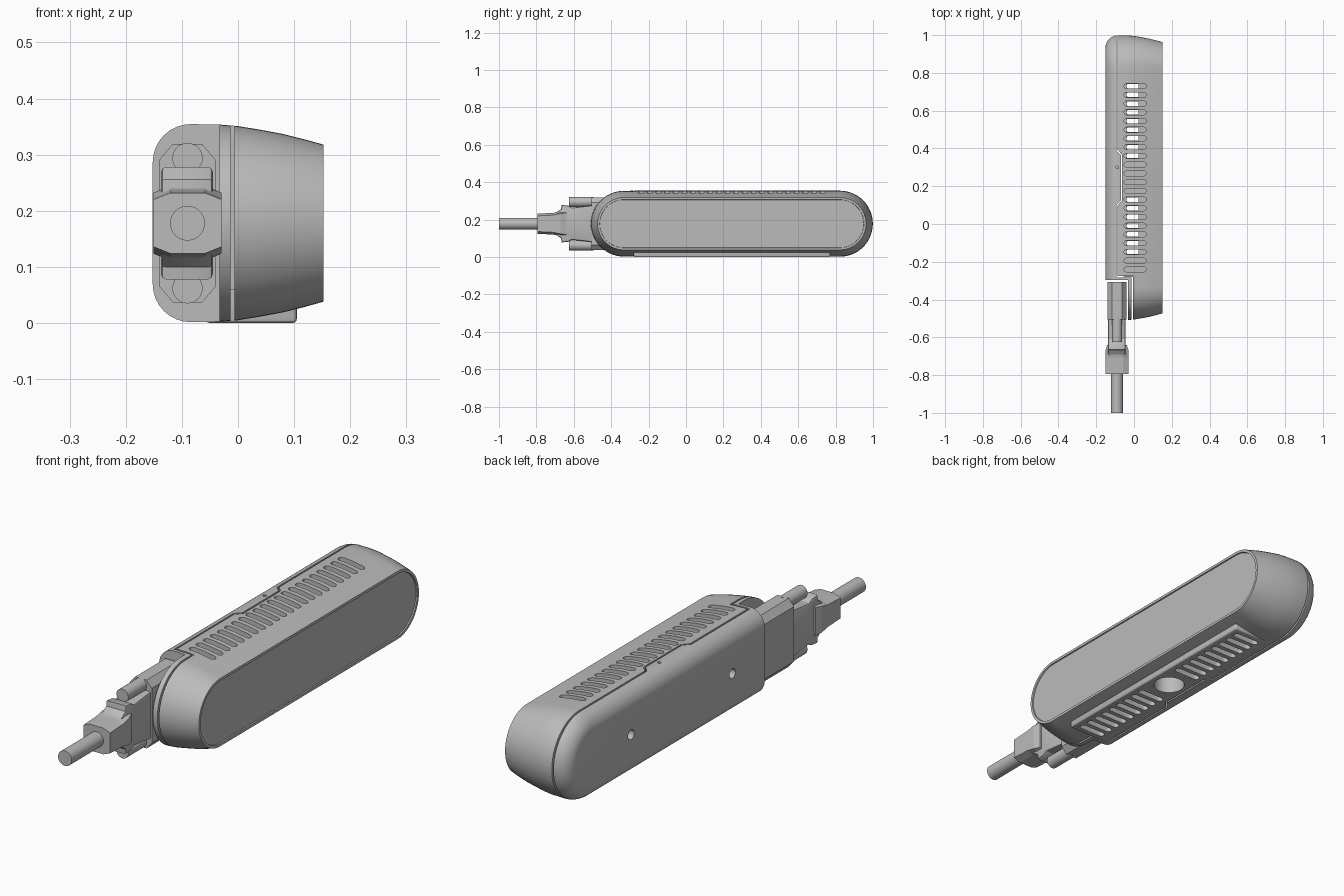
import bpy, bmesh
from math import pi, sin, cos
from mathutils import Vector, Matrix

if "Cube" in bpy.data.objects:
    bpy.data.objects.remove(bpy.data.objects["Cube"])

grey = bpy.data.materials.new("plain grey")
grey.use_nodes = True
grey.diffuse_color = (0.5, 0.5, 0.5, 1)
grey.node_tree.nodes["Principled BSDF"].inputs["Base Color"].default_value = (0.5, 0.5, 0.5, 1)

MID_Y, MID_Z, HALF = 0.245, 0.178, 0.5775   # stadium centre and straight half length
PLUG_X = -0.09


def finish(name, bm):
    bmesh.ops.recalc_face_normals(bm, faces=bm.faces)
    mesh = bpy.data.meshes.new(name)
    bm.to_mesh(mesh)
    bm.free()
    mesh.materials.append(grey)
    obj = bpy.data.objects.new(name, mesh)
    bpy.context.collection.objects.link(obj)
    return obj


def activate(obj):
    bpy.ops.object.select_all(action='DESELECT')
    obj.select_set(True)
    bpy.context.view_layer.objects.active = obj


def smooth(obj, angle=0.5):
    activate(obj)
    bpy.ops.object.shade_smooth_by_angle(angle=angle)


def loft(bm, rings):
    """Skin a list of equal-length point rings and cap both ends."""
    loops = [[bm.verts.new(p) for p in ring] for ring in rings]
    n = len(loops[0])
    for a, b in zip(loops, loops[1:]):
        for i in range(n):
            bm.faces.new((a[i], a[(i + 1) % n], b[(i + 1) % n], b[i]))
    bm.faces.new(loops[0])
    bm.faces.new(loops[-1])


def stadium(cx, cy, half, r, seg):
    """Outline with straight sides along the first axis."""
    pts = []
    for side in (1, -1):
        for i in range(seg + 1):
            a = -pi / 2 + pi * i / seg
            pts.append((cx + side * (half + r * cos(a)), cy + side * r * sin(a)))
    return pts


def box(bm, x, y, z):
    m = Matrix.Translation(((x[0] + x[1]) / 2, (y[0] + y[1]) / 2, (z[0] + z[1]) / 2))
    m = m @ Matrix.Diagonal((x[1] - x[0], y[1] - y[0], z[1] - z[0], 1))
    return bmesh.ops.create_cube(bm, size=1, matrix=m)


def rod(bm, centre, axis, r, length, seg=32):
    rot = Vector((0, 0, 1)).rotation_difference(Vector(axis)).to_matrix().to_4x4()
    bmesh.ops.create_cone(bm, cap_ends=True, segments=seg, radius1=r, radius2=r,
                          depth=length, matrix=Matrix.Translation(centre) @ rot)


def octagon(y, hx, hz, cut_x, cut_z, cx=PLUG_X):
    pts = [(hx, hz - cut_z), (hx - cut_x, hz), (cut_x - hx, hz), (-hx, hz - cut_z),
           (-hx, cut_z - hz), (cut_x - hx, -hz), (hx - cut_x, -hz), (hx, cut_z - hz)]
    return [(cx + px, y, MID_Z + pz) for px, pz in pts]


def cut(obj, cutters):
    activate(obj)
    for c in cutters:
        mod = obj.modifiers.new("cut", 'BOOLEAN')
        mod.operation, mod.solver, mod.object = 'DIFFERENCE', 'EXACT', c
        mod.use_self = True
        bpy.ops.object.modifier_apply(modifier=mod.name)


# Housing: rounded back, bulging sides, narrower front with a sunken window
profile = [(-0.152 + 0.068 * (1 - cos(t * pi / 16)), 0.1765 - 0.068 * (1 - sin(t * pi / 16)))
           for t in range(9)]
profile += [(-0.03, 0.1755), (0, 0.173), (0.04, 0.1665), (0.08, 0.159), (0.12, 0.149),
            (0.152, 0.140), (0.152, 0.129), (0.147, 0.128)]
bm = bmesh.new()
loft(bm, [[(x, y, z) for y, z in stadium(MID_Y, MID_Z, HALF, r, 28)] for x, r in profile])
housing = finish("housing", bm)

# Tripod pad under the housing
bm = bmesh.new()
box(bm, (-0.058, 0.105), (-0.28, 0.77), (0, 0.06))
bmesh.ops.bevel(bm, geom=[e for e in bm.edges if max(v.co.z for v in e.verts) < 0.01
                          or abs(e.verts[0].co.z - e.verts[1].co.z) > 0.01],
                offset=0.008, segments=3, affect='EDGES', profile=0.5)
pad = finish("mount_pad", bm)

# Vent slots above and below, some open right through
bm_top, bm_low, bm_thru = bmesh.new(), bmesh.new(), bmesh.new()
for i in range(22):
    y = 0.73 - 0.0462 * i
    ring = stadium(0.006, y, 0.045, 0.0135, 8)
    loft(bm_top, [[(px, py, z) for px, py in ring] for z in (0.29, 0.4)])
    if i < 9 or i > 12:
        ring = stadium(0.02, y, 0.047, 0.0135, 8)
        loft(bm_low, [[(px, py, z) for px, py in ring] for z in (-0.1, 0.06)])
        if i < 20:
            box(bm_thru, (-0.04, 0.025), (y - 0.012, y + 0.012), (0.04, 0.31))
vents = [finish("top_vent_cutter", bm_top), finish("low_vent_cutter", bm_low),
         finish("through_vent_cutter", bm_thru)]

# Notch for the plug
bm = bmesh.new()
box(bm, (-0.3, -0.033), (-0.8, -0.297), (-0.1, 0.5))
notch = finish("notch_cutter", bm)

# Seam between the two shells, stepping around the middle tab
bm = bmesh.new()
path = [(-0.09, 1.1), (-0.09, 0.39), (-0.066, 0.365), (-0.066, 0.125), (-0.09, 0.10),
        (-0.09, -0.28), (-0.01, -0.28), (-0.01, -0.8)]
w = 0.0035
sides = []
for s in (-1, 1):
    line = []
    for i, p in enumerate(path):
        here = Vector(p)
        d0 = (here - Vector(path[i - 1])).normalized() if i else None
        d1 = (Vector(path[i + 1]) - here).normalized() if i < len(path) - 1 else d0
        d0 = d0 or d1
        n0, n1 = Vector((-d0.y, d0.x)), Vector((-d1.y, d1.x))
        line.append(here + (n0 + n1) * s * w / (1 + n0.dot(n1)))
    sides.append(line)
loop = sides[0] + sides[1][::-1]
loft(bm, [[(p.x, p.y, z) for p in loop] for z in (-0.1, 0.5)])
seam = finish("seam_cutter", bm)

# Tripod socket, rear screw holes and pin hole
bm = bmesh.new()
rod(bm, (0.02, MID_Y, 0), (0, 0, 1), 0.062, 0.16, 40)
for s in (-1, 1):
    rod(bm, (-0.152, MID_Y + s * 0.33, MID_Z), (1, 0, 0), 0.02, 0.06, 24)
rod(bm, (-0.088, 0.30, 0.355), (0, 0, 1), 0.007, 0.04, 16)
holes = finish("hole_cutter", bm)

cut(housing, [notch, seam, holes] + vents)
cut(pad, [holes, vents[1], vents[2]])
for c in [notch, seam, holes] + vents:
    bpy.data.objects.remove(c)
smooth(housing)
smooth(pad)

# Plug: flat block against the notch
bm = bmesh.new()
loft(bm, [octagon(y, 0.05, 0.141, 0.024, 0.028) for y in (-0.307, -0.505)])
finish("plug_block", bm)

# Plug: waisted grip with a raised lip
half = [(-0.50, 0.098), (-0.61, 0.086), (-0.63, 0.097), (-0.665, 0.1), (-0.668, 0.078),
        (-0.70, 0.056)]
outline = half + [(y, -z) for y, z in half[::-1]]
bm = bmesh.new()
loft(bm, [[(x, y, MID_Z + z) for y, z in outline] for x in (-0.137, -0.045)])
bmesh.ops.recalc_face_normals(bm, faces=bm.faces)
bmesh.ops.bevel(bm, geom=[e for e in bm.edges if abs(e.verts[0].co.x - e.verts[1].co.x) < 0.01],
                offset=0.008, segments=2, affect='EDGES', profile=0.5)
smooth(finish("plug_grip", bm))

# Plug: tapered collar towards the cable
bm = bmesh.new()
loft(bm, [octagon(y, hx, hz, 0.03, 0.012) for y, hx, hz in
          ((-0.64, 0.052, 0.07), (-0.67, 0.061, 0.066), (-0.71, 0.061, 0.058), (-0.793, 0.061, 0.054))])
finish("plug_collar", bm)

# Thumb screws
for s, label in ((1, "upper"), (-1, "lower")):
    bm = bmesh.new()
    rod(bm, (PLUG_X, -0.56, MID_Z + s * 0.116), (0, 1, 0), 0.027, 0.13)
    smooth(finish(label + "_thumb_screw", bm))

# Cable
bm = bmesh.new()
rod(bm, (PLUG_X, -0.88, MID_Z), (0, 1, 0), 0.031, 0.24)
smooth(finish("cable", bm))
